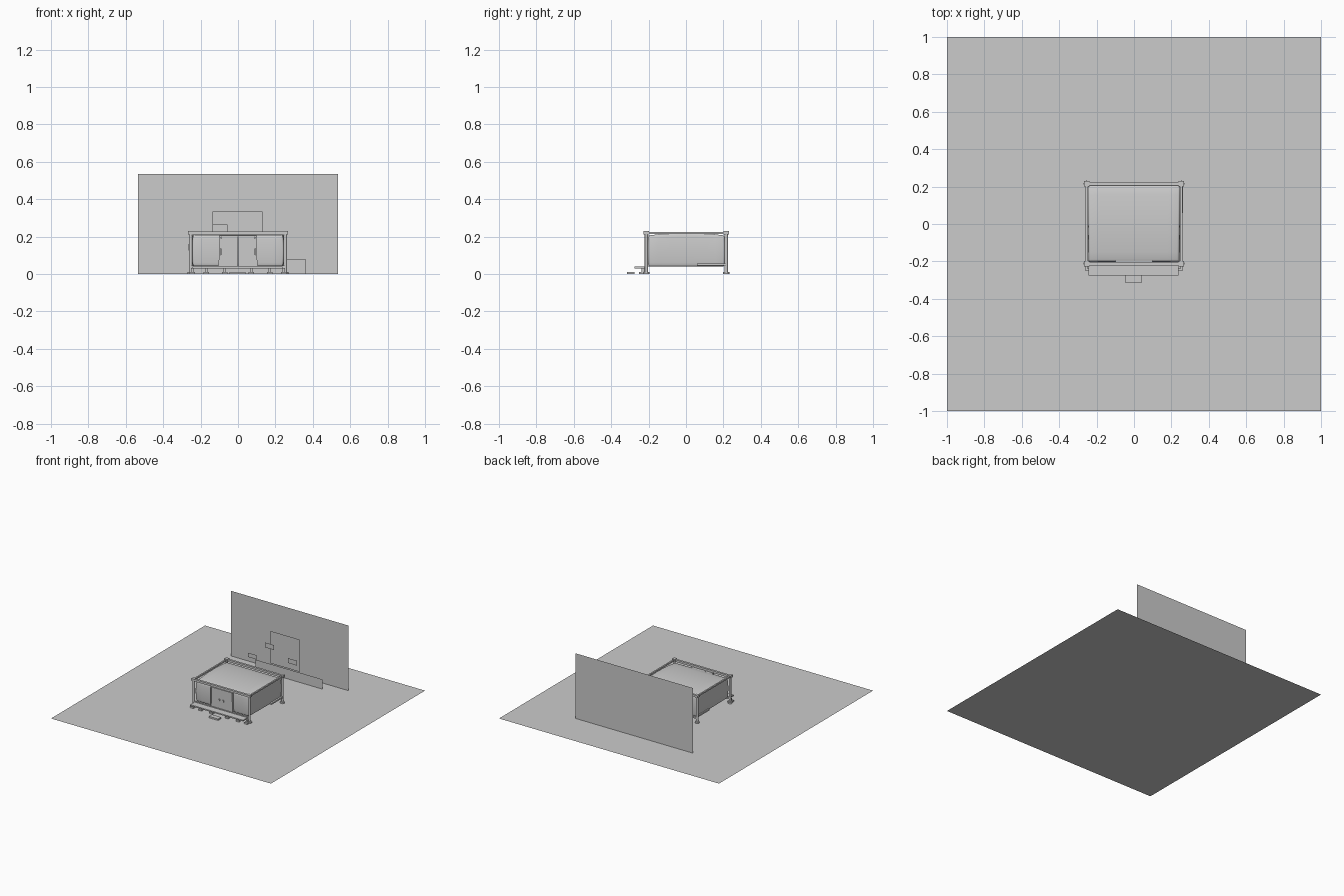
import bpy, bmesh, math
from mathutils import Vector

old = bpy.data.objects.get("Cube")
if old:
    bpy.data.objects.remove(old, do_unlink=True)

grey = bpy.data.materials.new("plain grey")
grey.use_nodes = True
colour = (0.6, 0.6, 0.6, 1)
grey.diffuse_color = colour
grey.node_tree.nodes["Principled BSDF"].inputs["Base Color"].default_value = colour


def finish(name, bm, smooth=None):
    bmesh.ops.recalc_face_normals(bm, faces=bm.faces)
    mesh = bpy.data.meshes.new(name)
    bm.to_mesh(mesh)
    bm.free()
    mesh.materials.append(grey)
    ob = bpy.data.objects.new(name, mesh)
    bpy.context.collection.objects.link(ob)
    if smooth:
        bpy.ops.object.select_all(action="DESELECT")
        ob.select_set(True)
        bpy.context.view_layer.objects.active = ob
        bpy.ops.object.shade_smooth_by_angle(angle=math.radians(smooth))
    return ob


def box(name, x, y, z):
    """Box between the given pairs of limits."""
    bm = bmesh.new()
    bmesh.ops.create_cube(bm, size=1)
    for v in bm.verts:
        v.co = Vector([a + (b - a) * (c + 0.5) for (a, b), c in zip((x, y, z), v.co)])
    return finish(name, bm)


def sheet(name, corners):
    bm = bmesh.new()
    bm.faces.new([bm.verts.new(c) for c in corners])
    mesh = bpy.data.meshes.new(name)
    bm.to_mesh(mesh)
    bm.free()
    mesh.materials.append(grey)
    ob = bpy.data.objects.new(name, mesh)
    bpy.context.collection.objects.link(ob)


def upright(name, x0, x1, y, z0, z1):
    sheet(name, [(x0, y, z0), (x1, y, z0), (x1, y, z1), (x0, y, z1)])


def cylinder(name, x, y, z0, z1, r):
    bm = bmesh.new()
    bmesh.ops.create_cone(bm, cap_ends=True, segments=12, radius1=r, radius2=r, depth=z1 - z0)
    bmesh.ops.translate(bm, vec=(x, y, (z0 + z1) / 2), verts=bm.verts)
    return finish(name, bm, 40)


# Floor sheet and the upright sheets behind the hut
sheet("floor_sheet", [(-1, -1, 0), (1, -1, 0), (1, 1, 0), (-1, 1, 0)])
upright("back_wall", -0.535, 0.535, 0.672, 0, 0.535)
upright("square_panel", -0.135, 0.13, 0.612, 0.07, 0.335)
upright("low_panel", -0.25, 0.36, 0.583, 0, 0.08)
upright("upper_tag", -0.135, -0.055, 0.546, 0.225, 0.265)
upright("left_tag", -0.265, -0.185, 0.51, 0.125, 0.16)
upright("right_tag", 0.07, 0.15, 0.55, 0.15, 0.19)

# Hut body with arched roof and softly bowed walls
bm = bmesh.new()
bmesh.ops.create_cube(bm, size=2)
bmesh.ops.subdivide_edges(bm, edges=bm.edges, cuts=7, use_grid_fill=True)
for v in bm.verts:
    x, y, z = v.co
    arch = 1 - y * y
    top = 0.206 + 0.015 * arch
    half = 0.243 + 0.006 * (1 - z * z) + 0.003 * y
    v.co = (x * half,
            0.003 + y * (0.203 + 0.005 * (1 - z * z)),
            0.04 + (top - 0.04) * (z + 1) / 2)
body = finish("hut_body", bm)
bevel = body.modifiers.new("soft_edges", "BEVEL")
bevel.width = 0.01
bevel.segments = 3
bevel.limit_method = "ANGLE"
bevel.angle_limit = math.radians(50)
for p in body.data.polygons:
    p.use_smooth = True

# Corner posts with caps and feet
for sx, side in ((-1, "right"), (1, "left")):
    for y, end in ((-0.212, "front"), (0.215, "back")):
        x = sx * 0.253
        tag = f"{end}_{side}"
        cylinder("post_" + tag, x, y, 0.01, 0.226, 0.009)
        box("post_cap_" + tag, (x - 0.014, x + 0.014), (y - 0.014, y + 0.014), (0.212, 0.23))
        cylinder("post_foot_" + tag, x, y, 0, 0.012, 0.017)
    # Thin bars along the sides
    box("side_top_rail_" + side, (x - 0.006, x + 0.006), (-0.2, 0.2), (0.213, 0.225))
    box("side_low_bar_" + side, (x - 0.004, x + 0.01), (0.06, 0.215), (0.045, 0.057))

# Front and back rails, top and bottom
for y, end in ((-0.212, "front"), (0.215, "back")):
    box("top_rail_" + end, (-0.255, 0.255), (y - 0.009, y + 0.009), (0.21, 0.227))
    box("bottom_rail_" + end, (-0.25, 0.25), (y - 0.007, y + 0.007), (0.033, 0.045))

# Porch plank, its feet and the step
box("porch_plank", (-0.242, 0.238), (-0.275, -0.205), (0.03, 0.04))
for i, x in enumerate((-0.245, -0.17, -0.07, 0.07, 0.17, 0.245)):
    box(f"porch_leg_{i}", (x - 0.007, x + 0.007), (-0.237, -0.223), (0.01, 0.031))
    box(f"porch_foot_{i}", (x - 0.015, x + 0.015), (-0.25, -0.21), (0, 0.012))
box("step", (-0.045, 0.04), (-0.315, -0.275), (0, 0.012))

# Double doors, slightly narrower at the top, with frame and handles
for sx, side in ((-1, "right"), (1, "left")):
    door = box("door_" + side, sorted((sx * 0.002, sx * 0.094)), (-0.214, -0.195), (0.042, 0.198))
    jamb = box("door_jamb_" + side, sorted((sx * 0.095, sx * 0.104)), (-0.219, -0.195), (0.04, 0.205))
    for ob in (door, jamb):
        for v in ob.data.vertices:
            if v.co.z > 0.1:
                v.co.x *= 0.95
    box("handle_" + side, sorted((sx * 0.012, sx * 0.024)), (-0.222, -0.212), (0.108, 0.122))
box("door_lintel", (-0.099, 0.099), (-0.219, -0.195), (0.198, 0.205))
